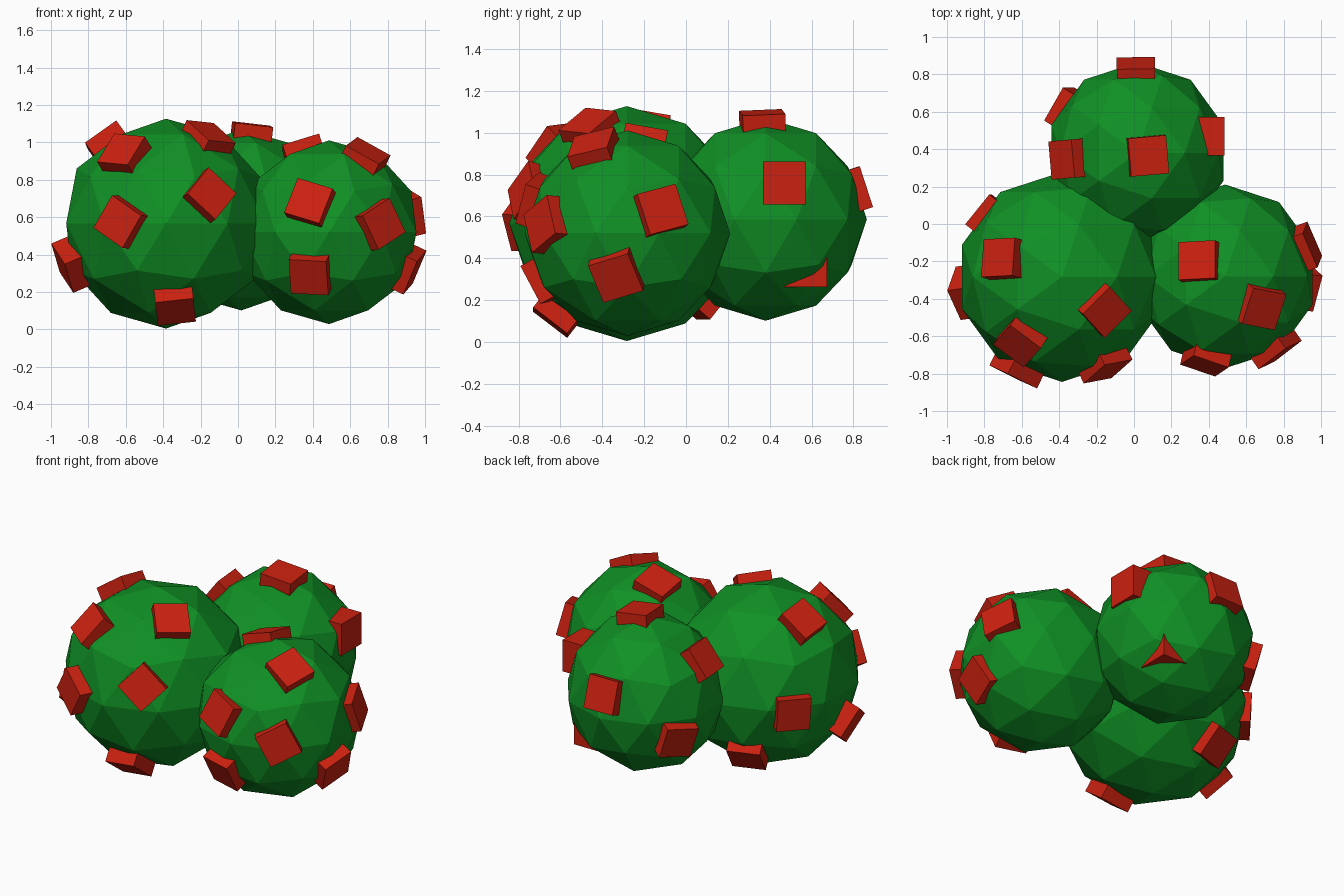
import bpy
from math import radians, sin, cos
from mathutils import Vector, Matrix

if "Cube" in bpy.data.objects:
    bpy.data.objects.remove(bpy.data.objects["Cube"])


def material(name, colour):
    m = bpy.data.materials.new(name)
    m.diffuse_color = colour
    m.use_nodes = True
    m.node_tree.nodes["Principled BSDF"].inputs["Base Color"].default_value = m.diffuse_color
    return m


GREEN = material("green", (0.005, 0.28, 0.018, 1))
RED = material("red", (0.60, 0.015, 0.005, 1))
SIZE = 0.205  # cube side


def ball(name, centre, radius):
    bpy.ops.mesh.primitive_ico_sphere_add(subdivisions=2, radius=radius, location=centre)
    ob = bpy.context.object
    ob.name = name
    ob.data.materials.append(GREEN)


def stud(name, centre, azimuth, elevation, twist, dist):
    """Cube facing out from centre; twist is its edge angle seen along its main axis."""
    a, b, t = radians(azimuth), radians(elevation), radians(twist)
    n = Vector((cos(a) * cos(b), sin(a) * cos(b), sin(b)))
    axis = max(range(3), key=lambda i: abs(n[i]))
    u, v = [i for i in range(3) if i != axis]
    e = Vector()
    e[u], e[v] = cos(t), sin(t)
    e[axis] = -e.dot(n) / n[axis]
    e.normalize()
    rot = Matrix((e, n.cross(e), n)).transposed().to_4x4()
    bpy.ops.mesh.primitive_cube_add(size=SIZE)
    ob = bpy.context.object
    ob.name = name
    ob.matrix_world = Matrix.Translation(Vector(centre) + n * (dist - SIZE / 2)) @ rot
    ob.data.materials.append(RED)


# Each berry: a low-poly ball with studs (azimuth, elevation, twist, face distance)
def berry(name, centre, radius, studs):
    ball(name, centre, radius)
    for i, s in enumerate(studs):
        stud(f"{name}_stud_{i + 1}", centre, *s)


berry("left_berry", (-0.385, -0.283, 0.566), 0.561, [
    (244, 1, -35, 0.595), (-64, 16, -43, 0.585), (-82, -52, 0, 0.60),
    (189, -23, 35, 0.61), (163, 53, 3, 0.595), (237, 42, -37, 0.595),
    (-38, 58, 45, 0.58), (141, -3, 90, 0.575), (109, -40, 0, 0.59)])

berry("right_berry", (0.487, -0.28, 0.52), 0.491, [
    (150, 70, 3, 0.51), (-40, 58, -11, 0.515), (257, 19, -17, 0.52),
    (-55, 5, 33, 0.515), (256, -28, -3, 0.515), (-7, -25, 17, 0.51),
    (20, 13, 15, 0.51)])

berry("back_berry", (0.018, 0.38, 0.586), 0.484, [
    (-15, 83, 5, 0.515), (185, 37, 0, 0.51),
    (148, -15, 90, 0.51), (91, 18, 0, 0.505)])

# Two upright studs on the back berry, one nearly sunk in
stud("back_berry_side_stud", (0.2, 0.47, 0.76), 0, 0, 0, 0.285)
stud("back_berry_sunk_stud", (0.2, 0.57, 0.365), 0, 0, 0, 0.135)
